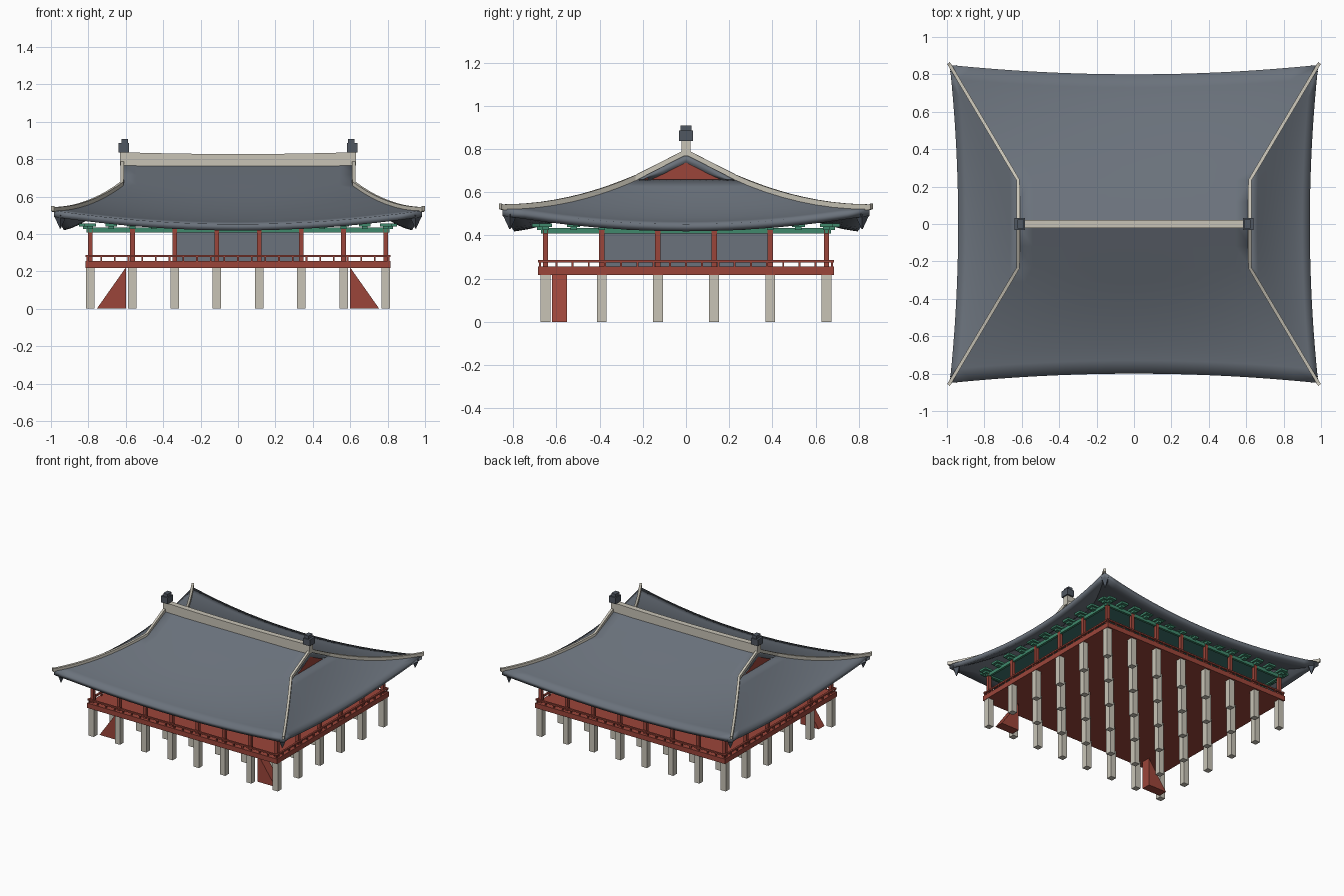
import bpy, bmesh, math
from mathutils import Vector, Matrix

old = bpy.data.objects.get("Cube")
if old:
    bpy.data.objects.remove(old, do_unlink=True)


def material(name, r, g, b):
    m = bpy.data.materials.new(name)
    m.use_nodes = True
    m.diffuse_color = (r, g, b, 1)
    m.node_tree.nodes["Principled BSDF"].inputs["Base Color"].default_value = (r, g, b, 1)
    return m


TILE = material("grey roof tile", 0.145, 0.168, 0.20)
DARK = material("dark finial grey", 0.08, 0.095, 0.12)
STONE = material("pale stone", 0.58, 0.55, 0.47)
RED = material("red timber", 0.33, 0.06, 0.042)
GREEN = material("green bracket paint", 0.05, 0.25, 0.15)
TEAL = material("teal ceiling", 0.05, 0.18, 0.16)


def finish(name, bm, mat, normals=True):
    if normals:
        bmesh.ops.recalc_face_normals(bm, faces=bm.faces)
    mesh = bpy.data.meshes.new(name)
    bm.to_mesh(mesh)
    bm.free()
    mesh.materials.append(mat)
    obj = bpy.data.objects.new(name, mesh)
    bpy.context.collection.objects.link(obj)
    return obj


def boxes(name, mat, items):
    """One object from (x, y, z bottom, z top, width x, width y) boxes."""
    bm = bmesh.new()
    for x, y, z0, z1, wx, wy in items:
        m = Matrix.Translation((x, y, (z0 + z1) / 2)) @ Matrix.Diagonal((wx, wy, z1 - z0, 1))
        bmesh.ops.create_cube(bm, size=1, matrix=m)
    return finish(name, bm, mat)


def prism(name, mat, points, push):
    """Flat polygon extruded along a vector."""
    bm = bmesh.new()
    face = bm.faces.new([bm.verts.new(p) for p in points])
    new = bmesh.ops.extrude_face_region(bm, geom=[face])["geom"]
    bmesh.ops.translate(bm, vec=push, verts=[v for v in new if isinstance(v, bmesh.types.BMVert)])
    return finish(name, bm, mat)


def sweep(name, mat, path, width, height):
    """Upright rectangular section carried along a path."""
    bm = bmesh.new()
    path = [Vector(p) for p in path]
    rings = []
    for i, p in enumerate(path):
        d = path[min(i + 1, len(path) - 1)] - path[max(i - 1, 0)]
        side = Vector((-d.y, d.x, 0)).normalized() * width / 2
        up = Vector((0, 0, height / 2))
        rings.append([bm.verts.new(q) for q in (p - side - up, p + side - up, p + side + up, p - side + up)])
    for a, b in zip(rings, rings[1:]):
        for k in range(4):
            j = (k + 1) % 4
            bm.faces.new((a[k], a[j], b[j], b[k]))
    bm.faces.new(rings[0])
    bm.faces.new(rings[-1])
    return finish(name, bm, mat)


SIDES = (-1, 1)
XS = [0.79 * (2 * i / 7 - 1) for i in range(8)]
YS = [0.65 * (2 * j / 5 - 1) for j in range(6)]
EDGE = [(x, y) for x in XS for y in YS if abs(x) > 0.78 or abs(y) > 0.64]

# Stone footings, deck and timber columns
boxes("stone_footings", STONE, [(x, y, 0, 0.22, 0.045, 0.045) for x in XS for y in YS])
boxes("deck", RED, [(0, 0, 0.218, 0.256, 1.63, 1.37)])
boxes("timber_columns", RED, [(x, y, 0.25, 0.43, 0.025, 0.025) for x, y in EDGE])
boxes("inner_room", TILE, [(0, 0, 0.25, 0.43, 0.68, 0.79)])

# Balustrade
rails, posts = [], []
for s in SIDES:
    rails += [(0, s * 0.675, 0.276, 0.287, 1.63, 0.014), (s * 0.805, 0, 0.276, 0.287, 0.014, 1.37)]
    posts += [(0.805 * (i / 11 - 1), s * 0.675, 0.25, 0.28, 0.009, 0.009) for i in range(23)]
    posts += [(s * 0.805, 0.675 * (i / 9 - 1), 0.25, 0.28, 0.009, 0.009) for i in range(19)]
boxes("balustrade_rails", RED, rails)
boxes("balustrade_posts", RED, posts)

# Stair ramps at both ends
for s, label in ((1, "left"), (-1, "right")):
    prism("stair_" + label, RED, [(s * 0.755, -0.62, 0), (s * 0.6, -0.62, 0), (s * 0.6, -0.62, 0.22)], (0, 0.07, 0))

# Ceiling, lintels and bracket sets
boxes("ceiling", TEAL, [(0, 0, 0.42, 0.432, 1.58, 1.3)])
beams = []
for s in SIDES:
    beams += [(0, s * 0.65, 0.408, 0.434, 1.62, 0.018), (s * 0.79, 0, 0.408, 0.434, 0.018, 1.34)]
boxes("lintels", GREEN, beams)
brackets = []
for s in SIDES:
    for i in range(15):
        x = 0.79 * (i / 7 - 1)
        brackets += [(x, s * 0.665, 0.425, 0.442, 0.03, 0.05), (x, s * 0.675, 0.44, 0.456, 0.06, 0.075)]
    for i in range(11):
        y = 0.65 * (i / 5 - 1)
        brackets += [(s * 0.805, y, 0.425, 0.442, 0.05, 0.03), (s * 0.812, y, 0.44, 0.456, 0.075, 0.06)]
boxes("bracket_sets", GREEN, brackets)


# Curved hip-and-gable roof
def roof_z(t, u):
    middle = 0.452 + 0.208 * (1 - t) ** 1.4
    hip = 0.525 + 0.135 * (1 - t) ** 2
    return middle + (hip - middle) * u * u


def front_point(t, u):
    if t < 0:
        return (0.62 * u, 0.235 * (1 + t), 0.66 - 0.112 * t)
    return ((0.62 + 0.365 * t) * u, 0.235 + (0.565 + 0.05 * u * u) * t, roof_z(t, u))


def side_point(t, u):
    return (0.62 + (0.32 + 0.045 * u * u) * t, (0.235 + 0.615 * t) * u, roof_z(t, u))


bm = bmesh.new()
N = 16
for point, rows in ((front_point, [-1, -0.5] + [i / 8 for i in range(9)]), (side_point, [i / 8 for i in range(9)])):
    for s in SIDES:
        flip = Vector((1, s, 1)) if point is front_point else Vector((s, 1, 1))
        grid = [[bm.verts.new(Vector(point(t, 2 * i / N - 1)) * flip) for i in range(N + 1)] for t in rows]
        for a, b in zip(grid, grid[1:]):
            for i in range(N):
                f = bm.faces.new((a[i], a[i + 1], b[i + 1], b[i]))
                f.normal_update()
                if f.normal.z < 0:
                    f.normal_flip()
bmesh.ops.remove_doubles(bm, verts=bm.verts, dist=0.0005)
roof = finish("tiled_roof", bm, TILE, normals=False)
for p in roof.data.polygons:
    p.use_smooth = True
roof.data.set_sharp_from_angle(angle=math.radians(25))
thick = roof.modifiers.new("thickness", "SOLIDIFY")
thick.thickness = 0.034
thick.offset = -1

# Gables, sloping ridges and corner spurs
for sx in SIDES:
    tag = "left" if sx > 0 else "right"
    prism("gable_" + tag, RED, [(sx * 0.607, -0.235, 0.655), (sx * 0.607, 0.235, 0.655), (sx * 0.607, 0, 0.77)], (sx * 0.008, 0, 0))
    for sy in SIDES:
        end = "back" if sy > 0 else "front"
        hip = [front_point(i / 10, 1) for i in range(11)]
        path = [(0.618, 0, 0.78)] + hip + [(0.992, 0.86, 0.529)]
        sweep(f"sloping_ridge_{end}_{tag}", STONE, [(sx * x, sy * y, z + 0.006) for x, y, z in path], 0.018, 0.026)
        bm = bmesh.new()
        place = Matrix.Translation((sx * 0.95, sy * 0.815, 0.465))
        bmesh.ops.create_cone(bm, cap_ends=True, segments=4, radius1=0.003, radius2=0.035, depth=0.07, matrix=place)
        finish(f"corner_spur_{end}_{tag}", bm, DARK)

# Main ridge with finials
sweep("main_ridge", STONE, [(0.63 * i / 8, 0, 0.792 + 0.01 * (i / 8) ** 2) for i in range(-8, 9)], 0.042, 0.07)
boxes("ridge_finials", DARK, [b for s in SIDES for b in (
    (s * 0.611, 0, 0.836, 0.885, 0.058, 0.066), (s * 0.606, 0, 0.885, 0.908, 0.036, 0.05))])
